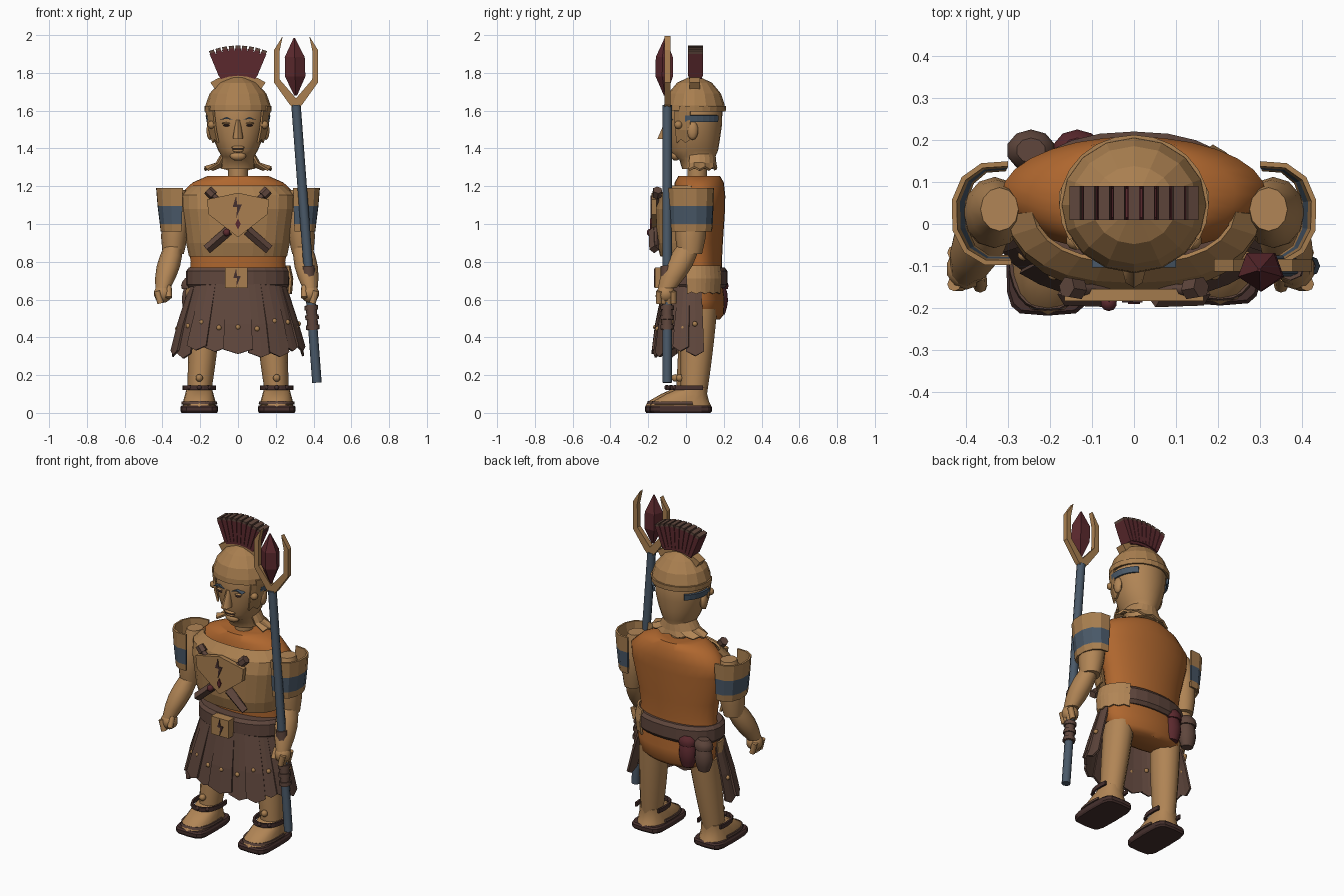
import bpy, bmesh, random
from math import sin, cos, pi, radians, copysign
from mathutils import Vector

random.seed(4)
if "Cube" in bpy.data.objects:
    bpy.data.objects.remove(bpy.data.objects["Cube"])


def material(name, *rgb):
    m = bpy.data.materials.new(name)
    m.use_nodes = True
    m.diffuse_color = (*rgb, 1)
    m.node_tree.nodes["Principled BSDF"].inputs["Base Color"].default_value = (*rgb, 1)
    return m


SKIN = material("skin", .44, .235, .092)
BRONZE = material("bronze", .4, .213, .08)
ORANGE = material("orange cloth", .43, .135, .028)
LEATHER = material("brown leather", .115, .062, .046)
RED = material("dark red", .105, .022, .027)
STEEL = material("blue steel", .068, .1, .14)
DARK = material("dark sole", .06, .029, .026)
SIDES = ((1, "left"), (-1, "right"))


def finish(name, bm, materials, smooth=False, thickness=0):
    bmesh.ops.recalc_face_normals(bm, faces=bm.faces)
    mesh = bpy.data.meshes.new(name)
    bm.to_mesh(mesh)
    bm.free()
    for m in materials:
        mesh.materials.append(m)
    ob = bpy.data.objects.new(name, mesh)
    bpy.context.scene.collection.objects.link(ob)
    if smooth:
        bpy.ops.object.select_all(action='DESELECT')
        ob.select_set(True)
        bpy.context.view_layer.objects.active = ob
        bpy.ops.object.shade_smooth_by_angle(angle=radians(50))
    if thickness:
        solid = ob.modifiers.new("thickness", 'SOLIDIFY')
        solid.thickness, solid.offset = thickness, 0
    return ob


def surface(name, mat, rings, center=(0, .05), sides=16, arc=None, power=1, smooth=False, jag=0, rows=None):
    """Skin over rings (z, x radius, y radius, optional y shift); an arc in degrees from the front leaves a shell."""
    bm = bmesh.new()
    start, end = arc or (0, 360)
    count = sides + 1 if arc else sides
    grid = []
    for z, rx, ry, *shift in rings:
        row = []
        for i in range(count):
            angle = radians(start + (end - start) * i / sides)
            s, c = sin(angle), cos(angle)
            x = center[0] + rx * copysign(abs(s) ** power, s)
            y = center[1] + sum(shift) - ry * copysign(abs(c) ** power, c)
            notch = jag * (i % 2) if not grid else 0
            row.append(bm.verts.new((x, y, z + notch)))
        grid.append(row)
    for k, (low, high) in enumerate(zip(grid, grid[1:])):
        for i in range(sides):
            j = (i + 1) % count
            face = bm.faces.new((low[i], low[j], high[j], high[i]))
            face.material_index = rows[k] if rows else 0
    if not arc:
        bm.faces.new(grid[0])
        bm.faces.new(grid[-1])
    return finish(name, bm, mat if rows else [mat], smooth, .012 if arc else 0)


def limb(name, mat, low, high, r_low, r_high, bulge=0, depth=1, steps=4, sides=12, smooth=True):
    """Upright tapering form that swells in the middle; depth widens it along y."""
    low, high = Vector(low), Vector(high)
    bm = bmesh.new()
    rows = []
    for k in range(steps + 1):
        t = k / steps
        r = r_low + (r_high - r_low) * t + bulge * sin(pi * t)
        spin = [2 * pi * i / sides for i in range(sides)]
        rows.append([bm.verts.new(low.lerp(high, t) + Vector((r * sin(a), -r * depth * cos(a), 0))) for a in spin])
    for a, b in zip(rows, rows[1:]):
        for i in range(sides):
            bm.faces.new((a[i - 1], a[i], b[i], b[i - 1]))
    bm.faces.new(rows[0])
    bm.faces.new(rows[-1])
    return finish(name, bm, [mat], smooth)


def plate(name, mat, outline, front, back):
    """Outline in x, z pushed from front to back."""
    bm = bmesh.new()
    face = bm.faces.new([bm.verts.new((x, front, z)) for x, z in outline])
    new = bmesh.ops.extrude_face_region(bm, geom=[face])["geom"]
    verts = [v for v in new if isinstance(v, bmesh.types.BMVert)]
    bmesh.ops.translate(bm, vec=(0, back - front, 0), verts=verts)
    return finish(name, bm, [mat])


def rod(name, mat, p, q, r, sides=8):
    p, q = Vector(p), Vector(q)
    bm = bmesh.new()
    bmesh.ops.create_cone(bm, cap_ends=True, segments=sides, radius1=r, radius2=r, depth=(q - p).length)
    bmesh.ops.rotate(bm, matrix=(q - p).to_track_quat('Z', 'Y').to_matrix(), verts=bm.verts)
    bmesh.ops.translate(bm, vec=(p + q) / 2, verts=bm.verts)
    return finish(name, bm, [mat], sides > 6)


def ball(name, mat, at, *size):
    bm = bmesh.new()
    bmesh.ops.create_uvsphere(bm, u_segments=10, v_segments=7, radius=1)
    bmesh.ops.scale(bm, vec=size if len(size) == 3 else size * 3, verts=bm.verts)
    bmesh.ops.translate(bm, vec=at, verts=bm.verts)
    return finish(name, bm, [mat], True)


def bolt(name, x, z, size, front):
    """Thin zigzag crack."""
    steps = ((0, 1), (-.3, 0), (.1, 0), (0, -1), (.5, .2), (.1, .2))
    plate(name, DARK, [(x + size * u, z + size * v) for u, v in steps], front, front + .006)


# Torso, breastplate and belt
surface("tunic", ORANGE, [(.495, .18, .08, .03), (.52, .24, .11, .02), (.6, .265, .125, .01), (.7, .26, .12), (.8, .25, .12),
                          (.9, .265, .125), (1.08, .31, .137), (1.15, .315, .138), (1.22, .24, .13), (1.255, .16, .11)],
        center=(0, .07), sides=28, smooth=True)
surface("breastplate", BRONZE, [(.83, .255, .18), (.9, .27, .2), (1.08, .298, .208), (1.15, .3, .185), (1.2, .24, .14)],
        sides=12, arc=(-84, 84), power=.85)
surface("belt", LEATHER, [(.66, .26, .155), (.68, .275, .17), (.75, .275, .17), (.77, .26, .155)], sides=24, power=.9)
plate("buckle", BRONZE, [(-.07, .66), (.05, .66), (.05, .77), (-.07, .77)], -.165, -.11)
bolt("buckle_crack", -.01, .715, .05, -.17)
surface("left_hip_plate", SKIN, [(.63, .28, .165), (.71, .287, .175), (.78, .272, .165)], sides=8, arc=(75, 140), jag=.01)
surface("right_hip_plate", SKIN, [(.57, .275, .15), (.66, .27, .15)], sides=4, arc=(-100, -60), jag=.02)

# Chest emblem with crossed weapons
half = [(0, 1.165), (.165, 1.13), (.155, 1.05), (0, .93)]
plate("emblem", BRONZE, half + [(-x, z) for x, z in half[-2:0:-1]], -.183, -.155)
bolt("emblem_crack", -.01, 1.09, .06, -.187)
plate("emblem_gem", RED, [(-.014, 1), (0, .97), (.014, 1), (0, 1.03)], -.19, -.181)
for s, side in SIDES:
    rod(side + "_weapon_shaft", LEATHER, (s * .16, -.165, .88), (-s * .15, -.155, 1.17), .014)
    rod(side + "_weapon_grip", LEATHER, (s * .165, -.168, .865), (s * .05, -.172, .965), .026, sides=4)
    rod(side + "_weapon_tip", LEATHER, (-s * .13, -.155, 1.15), (-s * .16, -.15, 1.18), .026, sides=6)
ball("weapon_knob", RED, (-.06, -.188, .955), .02)

# Skirt strips with studs
for i in range(11):
    middle = -92 + 18.4 * i
    hem = .31 + random.uniform(0, .05)
    push = .008 * (i % 2)
    surface("skirt_strip", LEATHER, [(hem, .345 + push, .21 + push), (.47, .31 + push, .19 + push), (.68, .25, .155)],
            center=(0, .04), sides=2, arc=(middle - 11, middle + 11), power=.9, jag=-.025)
    angle = radians(middle)
    ball("skirt_stud", BRONZE, (.32 * sin(angle), .04 - .2 * cos(angle), .46 + random.uniform(-.02, .03)), .014)

# Legs and sandals, the right foot a little forward
for s, side in SIDES:
    x, step = s * .205, s * .012
    ankle, toes = (x, .03 + step), (x, step - .04)
    limb(side + "_leg", SKIN, (*ankle, .1), (s * .17, .07, .55), .062, .085, bulge=.003, depth=1.12, steps=6)
    surface(side + "_foot", SKIN, [(.03, .088, .165), (.06, .086, .15), (.1, .075, .11, .03), (.135, .066, .07, .07)],
            toes, power=.8, smooth=True)
    surface(side + "_sole", DARK, [(0, .094, .158), (.01, .1, .166), (.03, .1, .166), (.04, .094, .158)], toes, power=.42)
    surface(side + "_toe_strap", LEATHER, [(.045, .09, .15), (.06, .088, .145)], toes, arc=(-110, 110), power=.8)
    surface(side + "_ankle_strap", DARK, [(.12, .082, .12), (.145, .082, .12)], ankle, arc=(-110, 110), power=.85)
    for i in (-1, 0, 1):
        ball(side + "_strap_bead", DARK, (x + i * .05, step - .09 + .02 * abs(i), .135), .013)
    ball(side + "_shin_stud", BRONZE, (x, step - .045, .185), .02)

# Arms, fists and shoulder guards
for s, side in SIDES:
    hand = .39 - s * .008
    limb(side + "_upper_arm", SKIN, (s * .343, .02, .84), (s * .32, .035, 1.18), .056, .045, bulge=.023, depth=1.15)
    limb(side + "_forearm", SKIN, (s * hand, -.1, .66), (s * .34, .015, .89), .04, .048, bulge=.018, depth=1.2)
    ball(side + "_fist", SKIN, (s * hand, -.107, .632), .05)
    for i in range(4):
        y = .025 * i - .143
        rod(side + "_finger", SKIN, (s * (hand + .03), y, .645), (s * (hand + .012), y, .58), .017)
    rod(side + "_thumb", SKIN, (s * (hand - .03), -.12, .67), (s * (hand - .032), -.148, .61), .017)
    surface(side + "_shoulder_guard", [BRONZE, STEEL], [(.96, .083, .108), (1, .088, .112), (1.095, .1, .116), (1.19, .108, .12)],
            (s * .322, .025), sides=7, arc=(s * -14, s * 190), power=.9, rows=(0, 1, 0))

# Head and face
HEAD = (0, .045)
limb("neck", SKIN, (0, .06, 1.23), (0, .06, 1.34), .052, .052)
surface("head", SKIN, [(1.29, .088, .085, .02), (1.34, .085, .095, .015), (1.355, .085, .11), (1.39, .105, .125),
                       (1.45, .13, .135), (1.52, .148, .145), (1.6, .155, .148), (1.7, .12, .12)], HEAD, sides=24, smooth=True)
surface("neck_flare", SKIN, [(1.285, .178, .1), (1.32, .115, .095), (1.37, .085, .09)],
        (0, .06), sides=14, arc=(64, 296), jag=.015)
limb("nose", SKIN, (0, -.11, 1.45), (0, -.09, 1.55), .028, .012, depth=1.5, sides=8)
ball("upper_lip", SKIN, (0, -.079, 1.405), .038, .015, .009)
ball("lower_lip", SKIN, (0, -.076, 1.389), .032, .015, .01)
ball("mouth_line", DARK, (0, -.081, 1.397), .034, .014, .003)
ball("chin", SKIN, (0, -.055, 1.36), .045, .025, .025)
for s, side in SIDES:
    ball(side + "_eye", DARK, (s * .06, -.085, 1.522), .02, .012, .006)
    ball(side + "_eyelid", SKIN, (s * .06, -.086, 1.533), .028, .011, .006)
    plate(side + "_eyebrow", STEEL, [(s * .025, 1.55), (s * .06, 1.567), (s * .1, 1.55), (s * .06, 1.557)], -.104, -.07)
    ball(side + "_ear", SKIN, (s * .148, .035, 1.495), .02, .03, .05)
    # Helmet cheek guard, its knob and the side band
    surface(side + "_cheek_guard", BRONZE, [(1.43, .137, .142), (1.5, .155, .157), (1.6, .168, .16)],
            HEAD, sides=3, arc=(s * 50, s * 82), jag=.02)
    ball(side + "_cheek_knob", BRONZE, (s * .14, -.04, 1.525), .022)
    surface(side + "_side_band", STEEL, [(1.54, .16, .158), (1.575, .166, .161)], HEAD, sides=6, arc=(s * 72, s * 140))

# Helmet and crest
tilts = [radians(a) for a in (0, 10, 30, 55, 78)]
surface("helmet_dome", BRONZE, [(1.6 + .18 * sin(t), .174 * cos(t), .162 * cos(t)) for t in tilts], HEAD)
surface("helmet_rim", BRONZE, [(1.595, .17, .159), (1.625, .172, .161)], HEAD, arc=(60, 300))


def fan(inner, outer, start, end, steps=1):
    """Ring sector above the head, in degrees from upright."""
    angles = [radians(start + (end - start) * i / steps) for i in range(steps + 1)]
    ends = [(outer, a) for a in angles] + [(inner, a) for a in reversed(angles)]
    return [(r * sin(a), 1.54 + r * cos(a)) for r, a in ends]


plate("crest_base", BRONZE, fan(.2, .255, -35, 35, steps=7), .018, .075)
plate("crest_core", RED, fan(.245, .38, -22, 22, steps=4), .016, .084)
for i in range(-4, 5):
    lean = i * 5.1
    plate("crest_bristle", RED, fan(.26, .39, lean - 2.3, lean + 2.3), .01, .09)
    plate("crest_tip", LEATHER, fan(.388, .405, lean - 1.9, lean + 1.9), .01, .09)

# Belt pouches at the back
for name, mat, x in (("brown_pouch", LEATHER, -.245), ("red_pouch", RED, -.135)):
    limb(name, mat, (x, .175, .52), (x, .175, .67), .035, .04, bulge=.018, depth=.85, sides=10)
    limb(name + "_lid", mat, (x, .175, .655), (x, .175, .715), .055, .035, bulge=.012, depth=.85, steps=3, sides=10)

# Spear: shaft, grips, prongs and gem
butt, top = Vector((.418, -.1, .16)), Vector((.307, -.1, 1.63))
rod("spear_shaft", STEEL, butt, top, .025)
for start, end, r in ((.19, .28, .029), (.365, .42, .034)):
    rod("spear_grip", LEATHER, butt.lerp(top, start), butt.lerp(top, end), r)
for t in (.2, .235, .27, .36):
    rod("spear_grip_ring", LEATHER, butt.lerp(top, t - .008), butt.lerp(top, t + .008), .036)
prong = [(0, 1.6), (.035, 1.635), (.117, 1.75), (.117, 1.92), (.07, 1.995), (.088, 1.91), (.086, 1.765), (0, 1.665)]
for s, side in SIDES:
    plate(side + "_prong", BRONZE, [(top.x + s * x, z) for x, z in prong], -.113, -.083)
limb("spear_gem", RED, (.305, -.11, 1.68), (.298, -.11, 1.985), .008, .004, bulge=.058, depth=.9, steps=3, sides=5, smooth=False)
